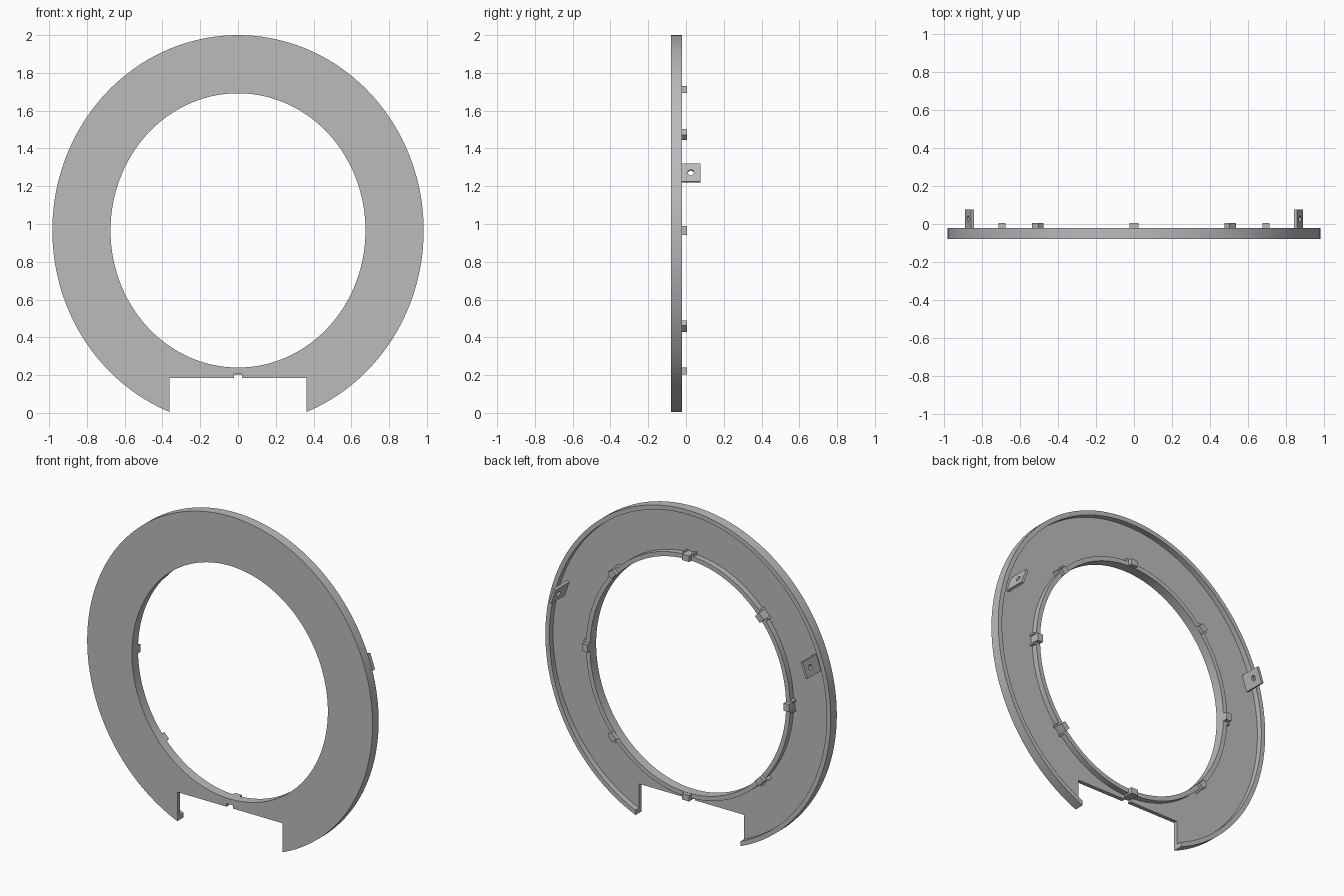
import bpy, bmesh, math
from mathutils import Matrix, Vector

if "Cube" in bpy.data.objects:
    bpy.data.objects.remove(bpy.data.objects["Cube"])

CENTER_Z = 0.966
OUTER = (0.983, 1.034)      # half width, half height
INNER = (0.675, 0.726)
FRONT, FLOOR, BACK = -0.08, -0.055, -0.02
RIM = 0.028
SEGMENTS = 160

grey = bpy.data.materials.new("plain grey")
grey.use_nodes = True
grey.diffuse_color = (0.5, 0.5, 0.5, 1)
grey.node_tree.nodes["Principled BSDF"].inputs["Base Color"].default_value = (0.5, 0.5, 0.5, 1)


def make_object(name, bm):
    bmesh.ops.recalc_face_normals(bm, faces=bm.faces)
    mesh = bpy.data.meshes.new(name)
    bm.to_mesh(mesh)
    bm.free()
    mesh.materials.append(grey)
    obj = bpy.data.objects.new(name, mesh)
    bpy.context.collection.objects.link(obj)
    return obj


def add_box(bm, low, high, matrix=Matrix()):
    low, high = Vector(low), Vector(high)
    size = Matrix.Diagonal((*(high - low), 1))
    bmesh.ops.create_cube(bm, size=1, matrix=matrix @ Matrix.Translation((low + high) / 2) @ size)


def activate(obj):
    bpy.ops.object.select_all(action="DESELECT")
    obj.select_set(True)
    bpy.context.view_layer.objects.active = obj


def cut(obj, cutter):
    cutter.hide_render = True
    activate(obj)
    mod = obj.modifiers.new("cut", "BOOLEAN")
    mod.operation = "DIFFERENCE"
    mod.solver = "EXACT"
    mod.object = cutter
    bpy.ops.object.modifier_apply(modifier=mod.name)
    bpy.data.objects.remove(cutter)


def radial_frame(x, z, angle):
    # local x points outward from the ring centre, local z along the ring
    return Matrix.Translation((x, 0, z)) @ Matrix.Rotation(-angle, 4, "Y")


# Oval ring: a channel section with an inner and an outer rim, swept around
section = [
    (INNER, 0, FRONT), (OUTER, 0, FRONT), (OUTER, 0, BACK), (OUTER, -RIM, BACK),
    (OUTER, -RIM, FLOOR), (INNER, RIM, FLOOR), (INNER, RIM, BACK), (INNER, 0, BACK),
]
bm = bmesh.new()
loops = []
for i in range(SEGMENTS):
    a = math.tau * i / SEGMENTS
    loops.append([bm.verts.new(((oval[0] + d) * math.cos(a), y,
                                CENTER_Z + (oval[1] + d) * math.sin(a)))
                  for oval, d, y in section])
for i, loop in enumerate(loops):
    after = loops[(i + 1) % SEGMENTS]
    for j in range(len(section)):
        k = (j + 1) % len(section)
        bm.faces.new((loop[j], loop[k], after[k], after[j]))
ring = make_object("ring_cover", bm)

# Bottom opening with its small centre notch
for name, half, top in (("opening_cutter", 0.362, 0.186), ("notch_cutter", 0.022, 0.205)):
    bm = bmesh.new()
    add_box(bm, (-half, -0.3, -0.3), (half, 0.3, top))
    cut(ring, make_object(name, bm))
activate(ring)
bpy.ops.object.shade_smooth_by_angle(angle=math.radians(30))

# Eight clips around the inner rim, each a post with two side ribs
for i in range(8):
    angle = math.tau * i / 8
    c, s = math.cos(angle), math.sin(angle)
    radius = 1 / math.hypot(c / INNER[0], s / INNER[1])
    frame = radial_frame(radius * c, CENTER_Z + radius * s, angle)
    bm = bmesh.new()
    add_box(bm, (0.001, FLOOR, -0.024), (0.038, 0.005, 0.024), frame)
    if i != 6:
        for side in (-1, 1):
            add_box(bm, (0.015, FLOOR, side * 0.03 - 0.006),
                    (0.046, BACK, side * 0.03 + 0.006), frame)
    make_object(f"rim_clip_{i + 1}", bm)

# Two upright mounting tabs with a screw hole
for side, label in ((1, "left"), (-1, "right")):
    tilt = math.atan2(0.304, 0.867)
    angle = tilt if side > 0 else math.pi - tilt
    frame = radial_frame(side * 0.867, 1.27, angle)
    bm = bmesh.new()
    add_box(bm, (-0.008, FLOOR - 0.005, -0.05), (0.008, 0.076, 0.05), frame)
    tab = make_object(f"{label}_mounting_tab", bm)
    bm = bmesh.new()
    bmesh.ops.create_cone(bm, cap_ends=True, segments=24, radius1=0.016, radius2=0.016, depth=0.1,
                          matrix=frame @ Matrix.Translation((0, 0.026, 0)) @ Matrix.Rotation(math.pi / 2, 4, "Y"))
    cut(tab, make_object("hole_cutter", bm))
    activate(tab)
    bpy.ops.object.shade_smooth_by_angle(angle=math.radians(30))
